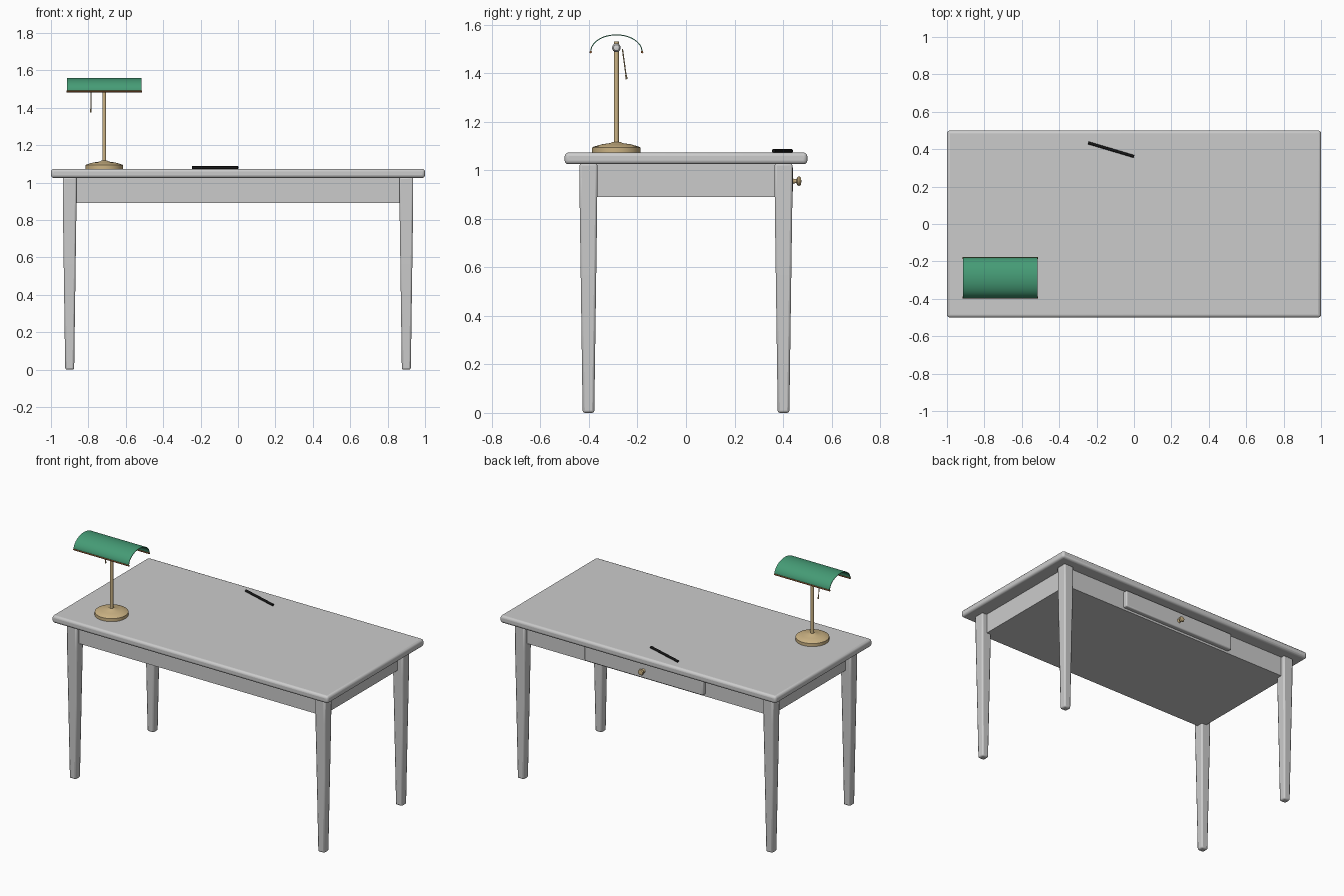
import bpy, bmesh, math
from mathutils import Vector, Matrix

cube = bpy.data.objects.get("Cube")
if cube:
    bpy.data.objects.remove(cube, do_unlink=True)


def material(name, r, g, b):
    m = bpy.data.materials.new(name)
    m.use_nodes = True
    m.diffuse_color = (r, g, b, 1)
    m.node_tree.nodes["Principled BSDF"].inputs["Base Color"].default_value = (r, g, b, 1)
    return m


GREY = material("pale grey", 0.6, 0.6, 0.6)
BRASS = material("brass", 0.6, 0.45, 0.23)
GREEN = material("green glass", 0.06, 0.33, 0.18)
COPPER = material("copper trim", 0.27, 0.1, 0.03)
BLACK = material("black", 0.008, 0.008, 0.008)
WHITE = material("bulb white", 0.65, 0.65, 0.65)


def finish(name, bm, mat, bevel=0, segments=3):
    bmesh.ops.recalc_face_normals(bm, faces=bm.faces)
    mesh = bpy.data.meshes.new(name)
    bm.to_mesh(mesh)
    bm.free()
    mesh.materials.append(mat)
    ob = bpy.data.objects.new(name, mesh)
    bpy.context.collection.objects.link(ob)
    if bevel:
        mod = ob.modifiers.new("Rounded edges", "BEVEL")
        mod.width, mod.segments = bevel, segments
        mod.limit_method, mod.angle_limit = "ANGLE", math.radians(40)
    bpy.ops.object.select_all(action="DESELECT")
    ob.select_set(True)
    bpy.context.view_layer.objects.active = ob
    bpy.ops.object.shade_smooth_by_angle(angle=math.radians(35))
    return ob


def box(name, low, high, mat, bevel=0):
    bm = bmesh.new()
    low, high = Vector(low), Vector(high)
    bmesh.ops.create_cube(bm, size=1, matrix=Matrix.Translation((low + high) / 2)
                          @ Matrix.Diagonal((*(high - low), 1)))
    return finish(name, bm, mat, bevel)


def lathe(name, profile, origin, axis, mat, sides=32):
    """Spin (radius, height) points round an axis through origin."""
    bm = bmesh.new()
    turn = Vector((0, 0, 1)).rotation_difference(Vector(axis)).to_matrix().to_4x4()
    verts = [bm.verts.new((r, 0, h)) for r, h in profile]
    edges = [bm.edges.new(pair) for pair in zip(verts, verts[1:])]
    bmesh.ops.spin(bm, geom=verts + edges, cent=(0, 0, 0), axis=(0, 0, 1),
                   angle=math.tau, steps=sides)
    bmesh.ops.remove_doubles(bm, verts=bm.verts, dist=0.0001)
    bmesh.ops.transform(bm, matrix=Matrix.Translation(origin) @ turn, verts=bm.verts)
    return finish(name, bm, mat)


def rod(name, start, end, radius, mat, sides=16):
    start, end = Vector(start), Vector(end)
    length = (end - start).length
    return lathe(name, [(0, 0), (radius, 0), (radius, length), (0, length)],
                 start, end - start, mat, sides)


# Desk top and the closed apron box below it
box("desk_top", (-1, -0.5, 1.025), (1, 0.5, 1.073), GREY, 0.015)
box("apron", (-0.9, -0.41, 0.89), (0.9, 0.41, 1.03), GREY)

# Drawer front and its turned knob
box("drawer_front", (-0.43, 0.4, 0.905), (0.43, 0.44, 1.02), GREY, 0.008)
lathe("drawer_knob", [(0, 0), (0.014, 0), (0.009, 0.006), (0.008, 0.016), (0.017, 0.02),
                      (0.02, 0.027), (0.016, 0.034), (0, 0.037)],
      (0, 0.439, 0.955), (0, 1, 0), BRASS)


# Legs, straight at the top and tapering to the foot
def leg(name, x, y):
    bm = bmesh.new()
    rings = []
    for z, half in ((0, 0.024), (0.5, 0.031), (0.85, 0.036), (1.028, 0.037)):
        rings.append([bm.verts.new((x + sx * half, y + sy * half, z))
                      for sx, sy in ((-1, -1), (1, -1), (1, 1), (-1, 1))])
    for a, b in zip(rings, rings[1:]):
        for i in range(4):
            j = (i + 1) % 4
            bm.faces.new((a[i], a[j], b[j], b[i]))
    bm.faces.new(rings[0])
    bm.faces.new(rings[-1])
    finish(name, bm, GREY, 0.009, 2)


for side, sx in (("left", 1), ("right", -1)):
    for end, sy in (("front", -1), ("back", 1)):
        leg(f"{end}_{side}_leg", 0.9 * sx, 0.402 * sy)

# Lamp base, stem and bulb
LX, LY = -0.715, -0.287
lathe("lamp_base", [(0, 0), (0.1, 0), (0.1, 0.022), (0.094, 0.026), (0.06, 0.036),
                    (0.025, 0.041), (0.016, 0.046), (0, 0.046)],
      (LX, LY, 1.071), (0, 0, 1), BRASS, 48)
rod("lamp_stem", (LX, LY, 1.1), (LX, LY, 1.53), 0.0105, BRASS)
lathe("lamp_bulb", [(0, 0), (0.012, 0.003), (0.018, 0.012), (0.018, 0.228),
                    (0.012, 0.237), (0, 0.24)],
      (LX - 0.12, LY, 1.505), (1, 0, 0), WHITE)

# Curved lamp shade, open at both ends
bm = bmesh.new()
steps, thick = 24, 0.004
outline = []
for inset in (0, thick):
    arc = [(LY + (0.108 - inset) * math.cos(math.pi * i / steps),
            1.488 + (0.072 - inset) * math.sin(math.pi * i / steps))
           for i in range(steps + 1)]
    outline += arc[::-1] if inset else arc
ends = [[bm.verts.new((LX + s * 0.2, y, z)) for y, z in outline] for s in (-1, 1)]
count = len(outline)
for i in range(count):
    j = (i + 1) % count
    bm.faces.new((ends[0][i], ends[0][j], ends[1][j], ends[1][i]))
for ring in ends:
    for i in range(steps):
        bm.faces.new((ring[i], ring[i + 1], ring[count - 2 - i], ring[count - 1 - i]))
finish("lamp_shade", bm, GREEN)

# Trim along the two lower shade edges
for name, s in (("front", -1), ("back", 1)):
    y = LY + s * 0.106
    rod(f"shade_{name}_trim", (LX - 0.201, y, 1.487), (LX + 0.201, y, 1.487), 0.005, COPPER)

# Pull chain
rod("pull_chain", (-0.787, -0.262, 1.5), (-0.787, -0.247, 1.39), 0.0025, BRASS, 8)
rod("pull_chain_end", (-0.787, -0.247, 1.392), (-0.787, -0.245, 1.375), 0.004, BRASS, 8)

# Pen lying on the desk
rod("pen", (-0.245, 0.434, 1.08), (0, 0.361, 1.08), 0.0075, BLACK)
